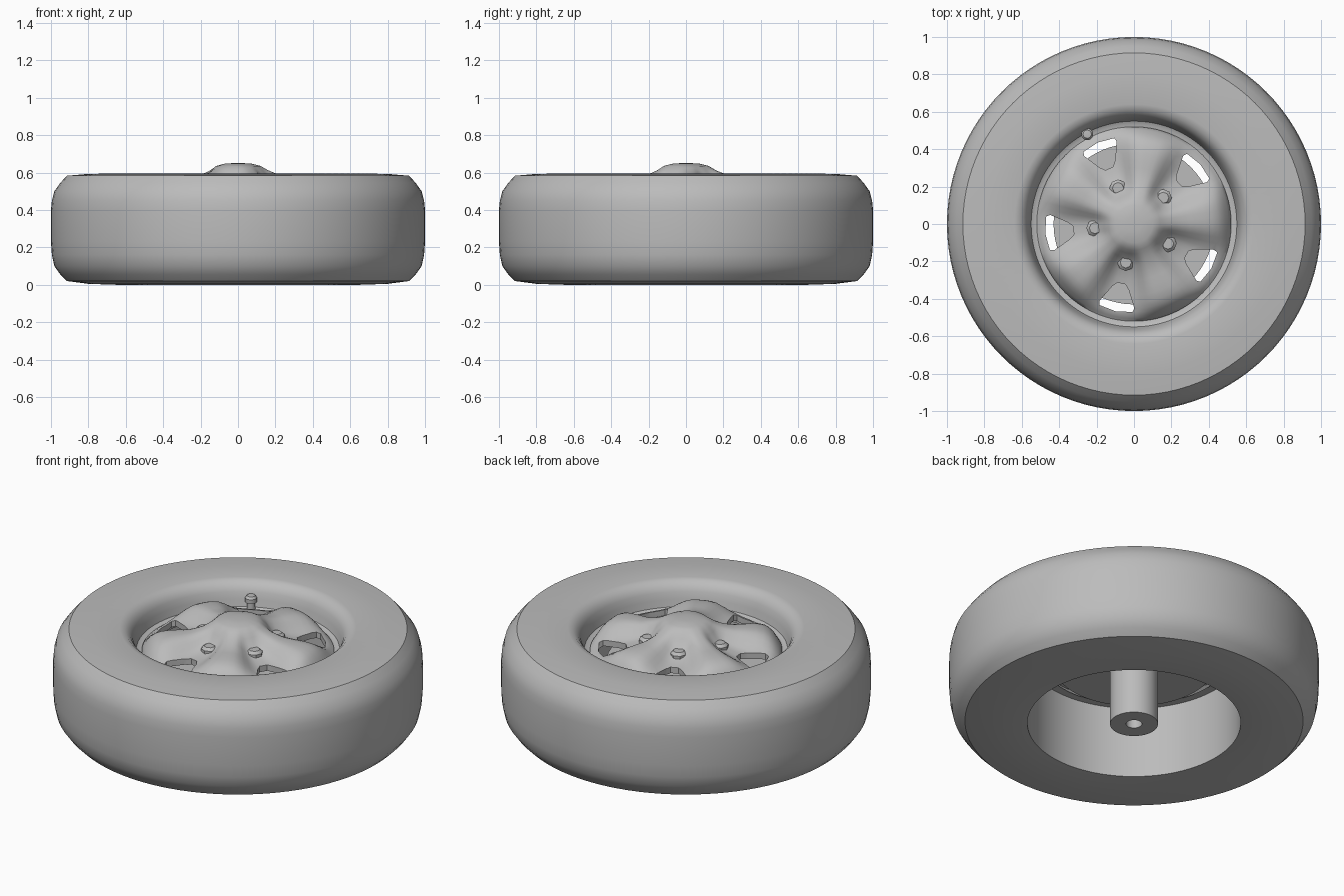
import bpy, bmesh, math
from mathutils import Matrix, Vector

if "Cube" in bpy.data.objects:
    bpy.data.objects.remove(bpy.data.objects["Cube"])

grey = bpy.data.materials.new("plain_grey")
grey.use_nodes = True
GREY = (0.5, 0.5, 0.5, 1)
grey.diffuse_color = GREY
grey.node_tree.nodes["Principled BSDF"].inputs["Base Color"].default_value = GREY

SECTORS = [math.radians(42 + 72 * i) for i in range(5)]   # window directions


def finish(name, bm):
    bmesh.ops.recalc_face_normals(bm, faces=bm.faces)
    mesh = bpy.data.meshes.new(name)
    bm.to_mesh(mesh)
    bm.free()
    mesh.materials.append(grey)
    obj = bpy.data.objects.new(name, mesh)
    bpy.context.collection.objects.link(obj)
    return obj


def smooth(obj, angle=35):
    bpy.ops.object.select_all(action="DESELECT")
    obj.select_set(True)
    bpy.context.view_layer.objects.active = obj
    bpy.ops.object.shade_smooth_by_angle(angle=math.radians(angle))


def lathe(name, profile, steps, closed=True):
    """Spin (radius, height) points around z."""
    bm = bmesh.new()
    verts = [bm.verts.new((r, 0, z)) for r, z in profile]
    pairs = list(zip(verts, verts[1:] + verts[:1]))
    edges = [bm.edges.new(p) for p in (pairs if closed else pairs[:-1])]
    bmesh.ops.spin(bm, geom=verts + edges, axis=(0, 0, 1), cent=(0, 0, 0),
                   angle=math.tau, steps=steps)
    bmesh.ops.remove_doubles(bm, verts=bm.verts, dist=0.0005)
    obj = finish(name, bm)
    smooth(obj)
    return obj


def interp(points, r):
    for (r0, z0), (r1, z1) in zip(points, points[1:]):
        if r <= r1:
            return z0 + (z1 - z0) * (r - r0) / (r1 - r0)
    return points[-1][1]


# Tyre with rounded shoulders, a dished lip, the rim ledge and the open bore
lathe("tyre_and_rim", [
    (0.577, 0.005), (0.65, 0.0), (0.8, 0.005), (0.915, 0.02), (0.95, 0.055),
    (0.982, 0.1), (0.995, 0.16), (1.0, 0.23), (1.0, 0.4), (0.995, 0.45),
    (0.982, 0.5), (0.95, 0.545), (0.915, 0.583), (0.8, 0.593), (0.64, 0.595),
    (0.61, 0.588), (0.585, 0.565), (0.57, 0.54), (0.56, 0.5), (0.55, 0.46),
    (0.53, 0.45), (0.485, 0.45), (0.485, 0.43), (0.577, 0.43)], 96)

# Wheel face: a domed hub with five raised spokes and five valleys
CREST = [(0, 0.652), (0.07, 0.648), (0.12, 0.636), (0.16, 0.613), (0.2, 0.596),
         (0.26, 0.58), (0.34, 0.575), (0.41, 0.568), (0.46, 0.545),
         (0.49, 0.51), (0.52, 0.46)]
VALLEY = [(0, 0.652), (0.07, 0.648), (0.12, 0.634), (0.16, 0.595), (0.19, 0.55),
          (0.24, 0.52), (0.32, 0.5), (0.42, 0.49), (0.49, 0.475), (0.52, 0.455)]


def face_height(r, a):
    wave = 0.5 - 0.5 * math.cos(5 * (a - SECTORS[0]))
    t = wave * wave * (3 - 2 * wave)
    return interp(VALLEY, r) * (1 - t) + interp(CREST, r) * t


N = 80
RADII = [0.04, 0.07, 0.1, 0.12, 0.14, 0.16, 0.19, 0.22, 0.26, 0.3, 0.34, 0.38,
         0.42, 0.45, 0.47, 0.49, 0.505, 0.52]
bm = bmesh.new()
layers = []
for drop in (0, 0.035):
    rings = [[bm.verts.new((r * math.cos(a), r * math.sin(a), face_height(r, a) - drop))
              for a in (math.tau * i / N for i in range(N))] for r in RADII]
    centre = bm.verts.new((0, 0, 0.652 - drop))
    layers.append(rings)
    for i in range(N):
        j = (i + 1) % N
        bm.faces.new((centre, rings[0][i], rings[0][j]))
        for inner, outer in zip(rings, rings[1:]):
            bm.faces.new((inner[i], outer[i], outer[j], inner[j]))
top, low = layers[0][-1], layers[1][-1]
for i in range(N):
    j = (i + 1) % N
    bm.faces.new((top[i], low[i], low[j], top[j]))
wheel_face = finish("wheel_face", bm)

# Five tapered windows cut through the valleys
WINDOW = [(0.325, -0.022), (0.35, -0.045), (0.44, -0.095), (0.462, -0.09), (0.477, 0),
          (0.462, 0.09), (0.44, 0.095), (0.35, 0.045), (0.325, 0.022)]
bm = bmesh.new()
for a in SECTORS:
    turn = Matrix.Rotation(a, 4, "Z")
    base = bm.faces.new([bm.verts.new(turn @ Vector((u, v, 0.4))) for u, v in WINDOW])
    ext = bmesh.ops.extrude_face_region(bm, geom=[base])
    bmesh.ops.translate(bm, vec=(0, 0, 0.35),
                        verts=[g for g in ext["geom"] if isinstance(g, bmesh.types.BMVert)])
cutter = finish("window_cutter", bm)
cutter.hide_render = True
cut = wheel_face.modifiers.new("windows", "BOOLEAN")
cut.object = cutter
cut.solver = "EXACT"
bpy.context.view_layer.objects.active = wheel_face
bpy.ops.object.modifier_apply(modifier=cut.name)
bpy.data.objects.remove(cutter)
smooth(wheel_face, 40)

# Backing disc behind the windows, and the hollow axle tube
lathe("backing_disc", [(0.0, 0.36), (0.43, 0.36), (0.43, 0.4), (0.0, 0.4)], 64, False)
lathe("axle_tube", [(0.0, 0.3), (0.043, 0.3), (0.043, 0.0), (0.13, 0.0), (0.13, 0.38)],
      48, False)

# Wheel nuts, each with a chamfered top
for i, a in enumerate(SECTORS):
    nut = lathe(f"wheel_nut_{i + 1}", [(0.0, 0.055), (0.03, 0.055), (0.046, 0.04),
                                      (0.046, 0.0), (0.0, 0.0)], 8, False)
    nut.location = (0.21 * math.cos(a), 0.21 * math.sin(a), 0.495)

# Valve stem on the rim ledge
valve = lathe("valve_stem", [(0.0, 0.09), (0.022, 0.088), (0.032, 0.075), (0.032, 0.05),
                             (0.022, 0.045), (0.024, 0.0), (0.0, 0.0)], 16, False)
valve.location = (-0.25, 0.48, 0.445)
